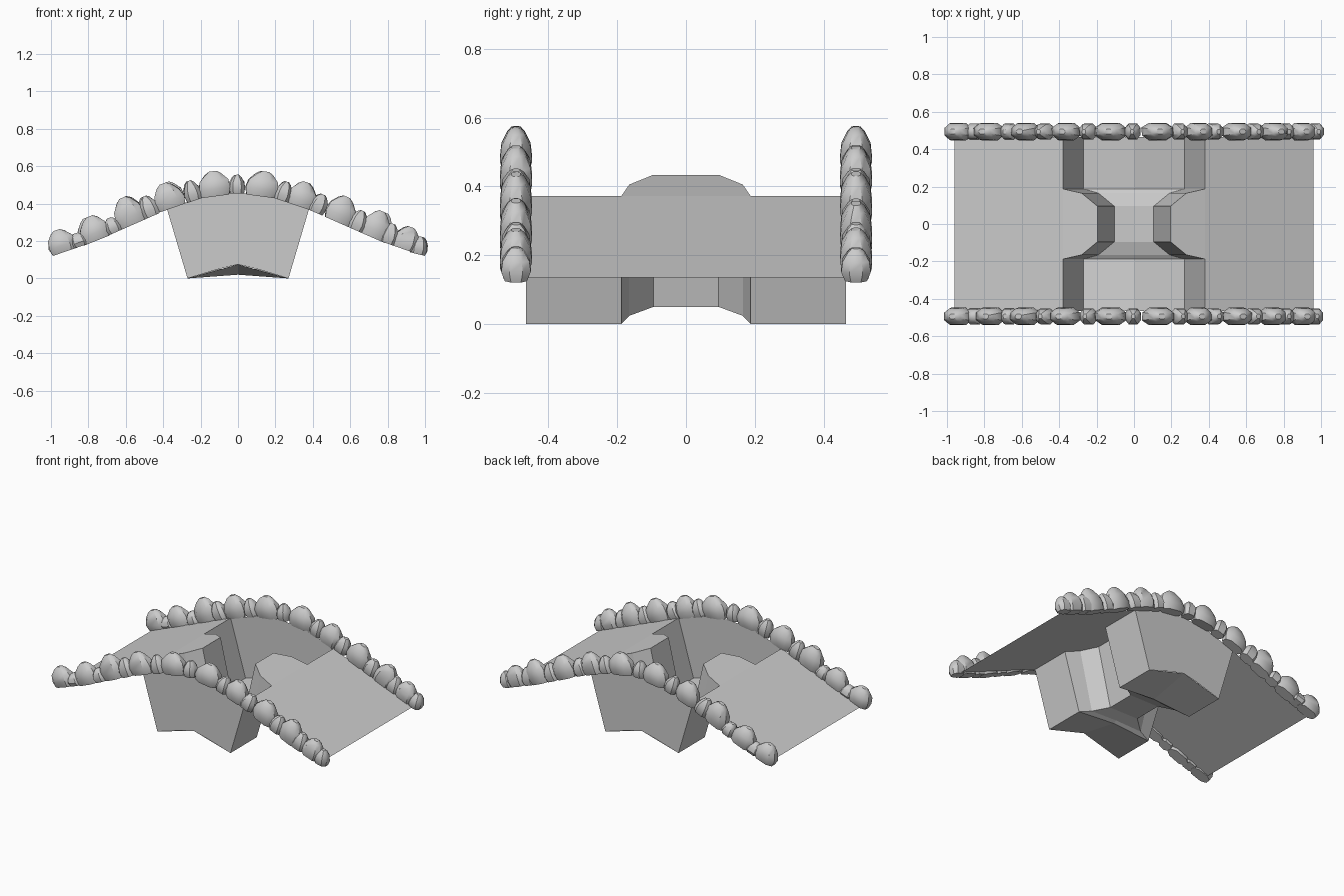
import bpy, bmesh, math, random
from mathutils import Matrix, Vector

if "Cube" in bpy.data.objects:
    bpy.data.objects.remove(bpy.data.objects["Cube"])

random.seed(4)


def lerp_table(pts, x):
    x = abs(x)
    for (a, za), (b, zb) in zip(pts, pts[1:]):
        if x <= b:
            return za + (zb - za) * (x - a) / (b - a)
    return pts[-1][1]


ARCH = [(0, .46), (.195, .434), (.38, .372), (.76, .205), (.96, .135), (1.0, .13)]
UNDER = [(0, .075), (.105, .05), (.27, 0), (.3, 0)]


def finish(bm, name):
    bmesh.ops.remove_doubles(bm, verts=bm.verts, dist=.0005)
    bmesh.ops.dissolve_degenerate(bm, edges=bm.edges, dist=.0005)
    me = bpy.data.meshes.new(name)
    bm.to_mesh(me)
    bm.free()
    ob = bpy.data.objects.new(name, me)
    bpy.context.collection.objects.link(ob)
    return ob


def face(bm, pts):
    bm.faces.new([bm.verts.new(p) for p in pts])


# outline of the waisted pier opening: y, top x, bottom x, floor height on the centre line
half = [(-.465, .38, .27, .075), (-.188, .38, .27, .02), (-.165, .28, .19, .03), (-.095, .195, .105, .05)]
rows = half + [(-y, t, b, c) for y, t, b, c in reversed(half)]


def strip(bm, s, fa, fb):
    for r, q in zip(rows, rows[1:]):
        pts = [fa(s, r), fb(s, r), fb(s, q), fa(s, q)]
        face(bm, pts if s > 0 else pts[::-1])


top_pt = lambda s, r: (s * r[1], r[0], lerp_table(ARCH, r[1]))
bottom_pt = lambda s, r: (s * r[2], r[0], lerp_table(UNDER, r[2]))
centre_pt = lambda s, r: (0, r[0], r[3])
hinge_pt = lambda s, r: (s * .38, r[0], .372)

# sloped deck with inward tongue at the middle
bm = bmesh.new()
for s in (-1, 1):
    face(bm, [(s * .38, -.465, .372), (s * .96, -.465, .135), (s * .96, .465, .135), (s * .38, .465, .372)][::s])
    for r, q in list(zip(rows, rows[1:]))[1:-1]:
        pts = [top_pt(s, r), hinge_pt(s, r), hinge_pt(s, q), top_pt(s, q)]
        pts = [p for i, p in enumerate(pts) if p not in pts[:i]]
        face(bm, pts[::s])
finish(bm, "deck")

# pier: slanted waisted walls, arched floor, closed ends
bm = bmesh.new()
for s in (-1, 1):
    strip(bm, s, top_pt, bottom_pt)
    strip(bm, s, bottom_pt, centre_pt)
    y = s * .465
    arch = [(x, y, lerp_table(ARCH, x)) for x in (-.38, -.195, 0, .195, .38)]
    under = [(x, y, lerp_table(UNDER, x)) for x in (.27, .105, 0, -.105, -.27)]
    face(bm, (arch + under)[::s])
finish(bm, "pier")

# stone edging: x centre, half length, height above the arch
stones = [(-.925, .075, .125), (-.842, .05, .075), (-.755, .08, .135), (-.655, .045, .085),
          (-.56, .08, .155), (-.46, .05, .115), (-.35, .08, .14), (-.232, .045, .11),
          (-.12, .085, .135), (-.005, .042, .10), (.12, .085, .135), (.23, .045, .105),
          (.33, .075, .135), (.41, .05, .105), (.53, .08, .145), (.625, .05, .11),
          (.72, .075, .15), (.795, .05, .11), (.885, .07, .125), (.96, .045, .095)]
OCT = [(1, -.45), (1, .45), (.55, 1), (-.55, 1), (-1, .45), (-1, -.45), (-.55, -1), (.55, -1)]
# height, length scale, width scale
RINGS = [(0, .88, .75), (.3, 1, 1), (.62, .88, .9), (.88, .52, .55), (1, .22, .28)]


def stone(bm, x, y, length, height):
    slope = lerp_table(ARCH, x + .04) - lerp_table(ARCH, x - .04)
    m = Matrix.Translation((x, y, lerp_table(ARCH, x) - .005)) @ Matrix.Rotation(-math.atan2(slope, .08), 4, 'Y')
    lean = random.uniform(-.15, .15) * length
    width = .047 if length > .06 else .043
    rings = []
    for t, a, b in RINGS:
        rings.append([bm.verts.new(m @ Vector((u * a * length * random.uniform(.96, 1.04) + lean * t,
                                               v * b * width, t * height))) for u, v in OCT])
    for lo, hi in zip(rings, rings[1:]):
        for i in range(8):
            j = (i + 1) % 8
            bm.faces.new((lo[i], lo[j], hi[j], hi[i]))
    bm.faces.new(rings[0][::-1])
    bm.faces.new(rings[-1])


for name, y in (("front_stones", -.494), ("back_stones", .494)):
    bm = bmesh.new()
    for x, length, height in stones:
        stone(bm, x, y, length, height)
    ob = finish(bm, name)
    bpy.ops.object.select_all(action='DESELECT')
    bpy.context.view_layer.objects.active = ob
    ob.select_set(True)
    bpy.ops.object.shade_smooth_by_angle(angle=math.radians(35))
